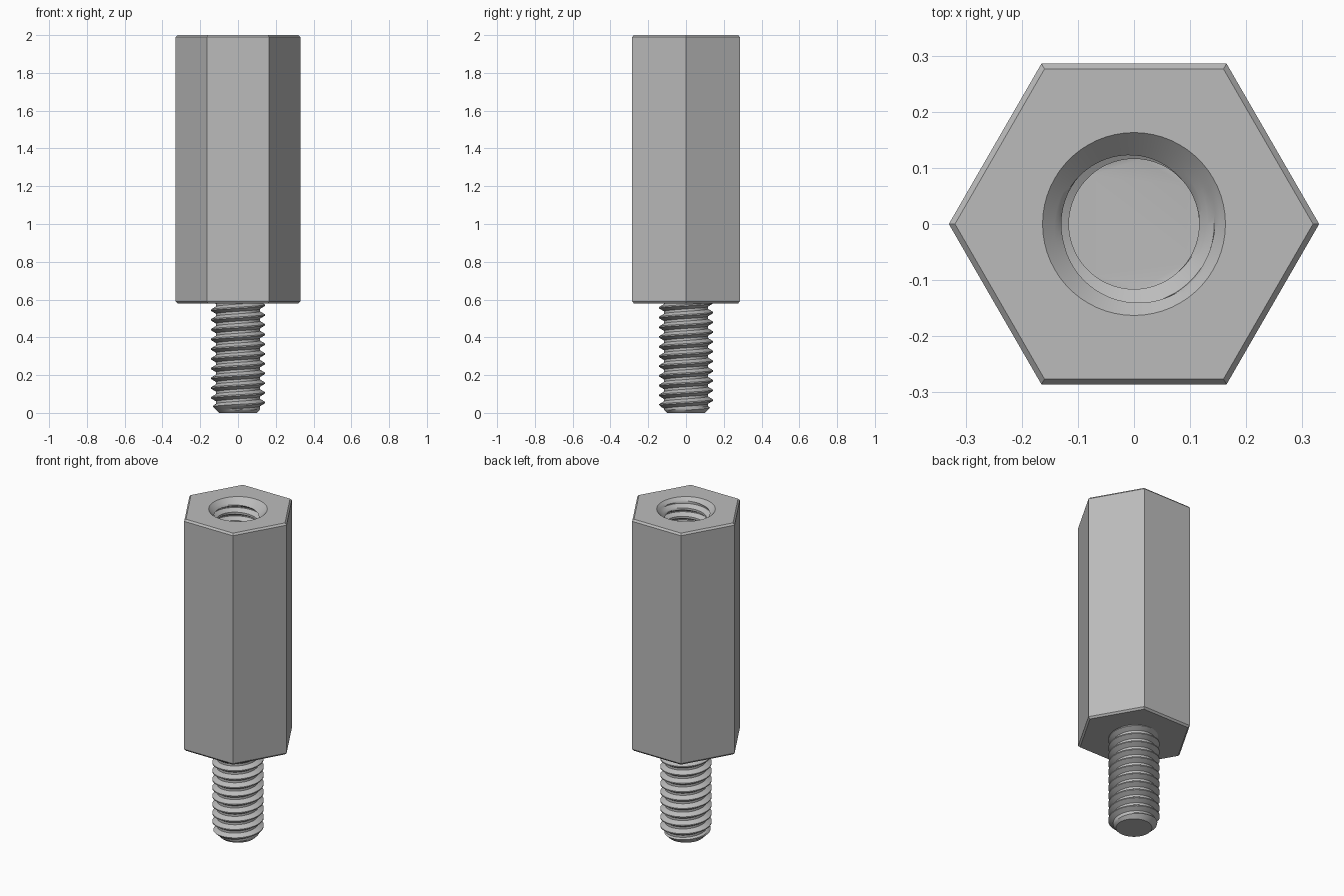
import bpy
import bmesh
import math

TOP, SHOULDER, FLOOR = 2.0, 0.58, 1.1
HEX_R, CHAMFER = 0.33, 0.011
MAJOR, MINOR, PITCH = 0.143, 0.116, 0.0515
MOUTH_R, TIP_R = 0.163, 0.1
SEGS = 60

if "Cube" in bpy.data.objects:
    bpy.data.objects.remove(bpy.data.objects["Cube"], do_unlink=True)

steel = bpy.data.materials.new("grey steel")
steel.use_nodes = True
GREY = (0.5, 0.5, 0.5, 1)
steel.diffuse_color = GREY
steel.node_tree.nodes["Principled BSDF"].inputs["Base Color"].default_value = GREY


def finish(bm, name, smooth=False):
    mesh = bpy.data.meshes.new(name)
    bm.to_mesh(mesh)
    bm.free()
    obj = bpy.data.objects.new(name, mesh)
    bpy.context.collection.objects.link(obj)
    mesh.materials.append(steel)
    if smooth:
        bpy.ops.object.select_all(action="DESELECT")
        obj.select_set(True)
        bpy.context.view_layer.objects.active = obj
        bpy.ops.object.shade_smooth_by_angle(angle=math.radians(30))
    return obj


def ring(bm, radius, z, n):
    return [bm.verts.new((radius * math.cos(math.tau * i / n),
                          radius * math.sin(math.tau * i / n), z)) for i in range(n)]


def skin(bm, low, high):
    n = len(low)
    for i in range(n):
        j = (i + 1) % n
        bm.faces.new((low[i], low[j], high[j], high[i]))


# Thread profile over one pitch: crest flat, flank, root flat, flank
DEPTH = MAJOR - MINOR
PROFILE = [(0, MAJOR), (1 / 8, MAJOR), (9 / 32, MAJOR - DEPTH / 2), (7 / 16, MINOR),
           (9 / 16, MINOR), (11 / 16, MINOR), (27 / 32, MAJOR - DEPTH / 2)]


def thread(name, z0, z1, limit, inward=False):
    """Right-hand helical surface from z0 to z1; limit(r, z) trims its radius."""
    bm = bmesh.new()
    rows = []
    for turn in range(-2, math.ceil((z1 - z0) / PITCH) + 1):
        for frac, radius in PROFILE:
            row = []
            for i in range(SEGS + 1):
                a = math.tau * i / SEGS
                z = z0 + PITCH * (turn + frac + i / SEGS)
                z = min(max(z, z0), z1)
                r = limit(radius, z)
                row.append(bm.verts.new((r * math.cos(a), r * math.sin(a), z)))
            rows.append(row)
    for low, high in zip(rows, rows[1:]):
        for i in range(SEGS):
            bm.faces.new((low[i], low[i + 1], high[i + 1], high[i]))
    bmesh.ops.remove_doubles(bm, verts=bm.verts[:], dist=1e-5)
    # Flat end at the bottom
    bm.faces.new(list(reversed(ring(bm, limit(MINOR, z0), z0, SEGS))))
    bmesh.ops.remove_doubles(bm, verts=bm.verts[:], dist=1e-5)
    if inward:
        bmesh.ops.reverse_faces(bm, faces=bm.faces[:])
    return finish(bm, name, smooth=True)


# Hexagonal body with chamfered ends and a round opening on top
bm = bmesh.new()
loops = [ring(bm, r, z, 6) for r, z in (
    (HEX_R - CHAMFER, SHOULDER), (HEX_R, SHOULDER + CHAMFER),
    (HEX_R, TOP - CHAMFER), (HEX_R - CHAMFER, TOP))]
for low, high in zip(loops, loops[1:]):
    skin(bm, low, high)
bm.faces.new(list(reversed(loops[0])))
mouth = ring(bm, MOUTH_R, TOP, SEGS)
step = SEGS // 6
for k in range(6):
    arc = [mouth[(k * step + i) % SEGS] for i in range(step + 1)]
    bm.faces.new([loops[3][k], loops[3][(k + 1) % 6]] + arc[::-1])
finish(bm, "hex_body")


# Threaded stud with a chamfered tip
thread("threaded_stud", 0, SHOULDER + 0.004, lambda r, z: min(r, TIP_R + z))


# Blind threaded hole with a countersunk mouth
def hole_limit(r, z):
    if z <= FLOOR:
        return MINOR
    return max(r, MOUTH_R - (TOP - z))


thread("threaded_hole", FLOOR, TOP, hole_limit, inward=True)
